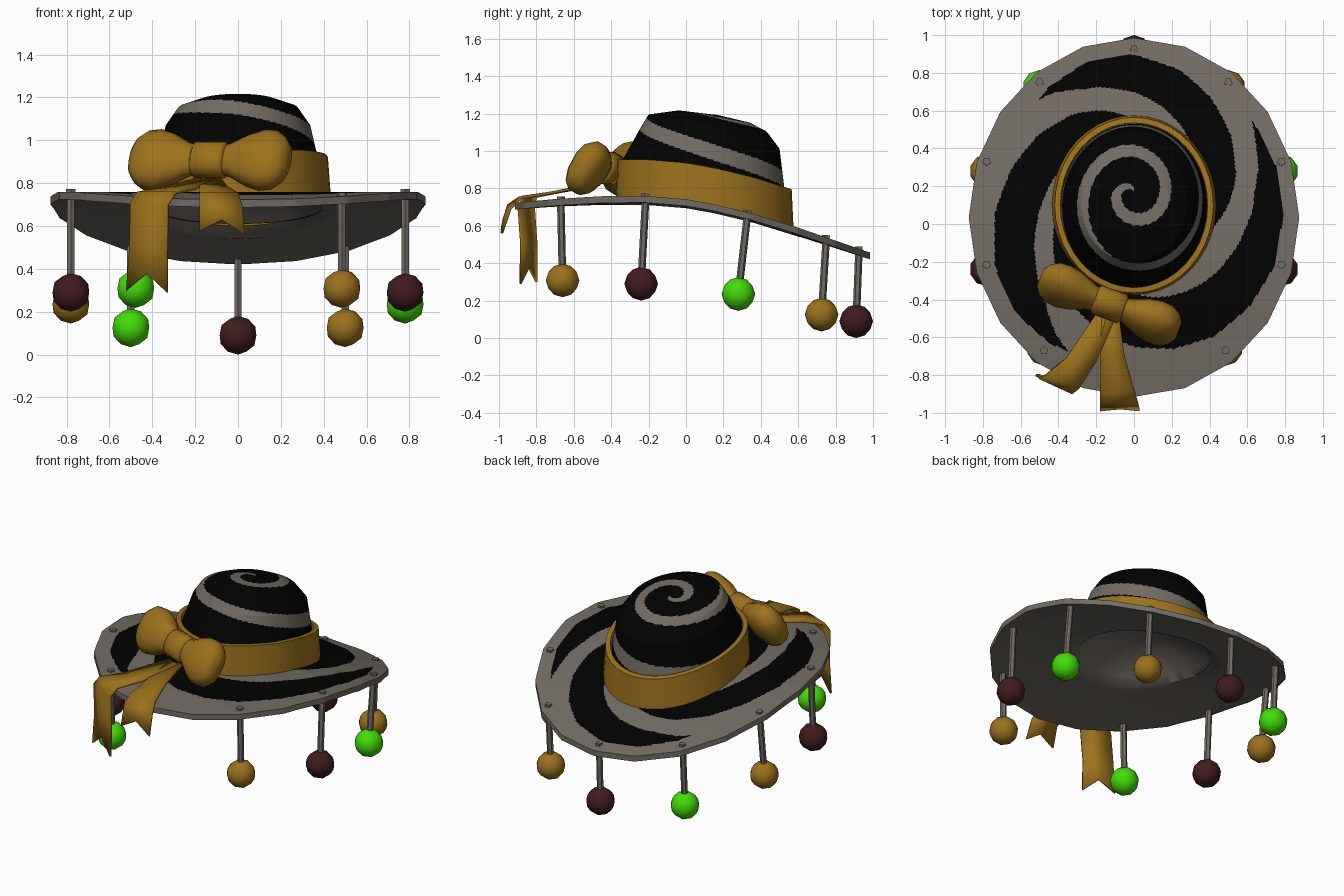
import bpy, bmesh, math
from mathutils import Vector, Matrix

if "Cube" in bpy.data.objects:
    bpy.data.objects.remove(bpy.data.objects["Cube"])

def material(name, rgb):
    m = bpy.data.materials.new(name)
    m.diffuse_color = (*rgb, 1)
    m.use_nodes = True
    m.node_tree.nodes["Principled BSDF"].inputs["Base Color"].default_value = m.diffuse_color
    return m

GREY = material("warm grey", (.165, .147, .125))
BLACK = material("black", (.0005, .0005, .0005))
GOLD = material("gold", (.33, .167, .012))
RED = material("dark red", (.052, .012, .014))
GREEN = material("bright green", (.055, .72, .002))

def finish(name, bm, mats, angle=40):
    bmesh.ops.remove_doubles(bm, verts=bm.verts, dist=1e-5)
    bmesh.ops.recalc_face_normals(bm, faces=bm.faces)
    me = bpy.data.meshes.new(name)
    bm.to_mesh(me)
    bm.free()
    for m in mats:
        me.materials.append(m)
    ob = bpy.data.objects.new(name, me)
    bpy.context.collection.objects.link(ob)
    bpy.ops.object.select_all(action='DESELECT')
    ob.select_set(True)
    bpy.context.view_layer.objects.active = ob
    bpy.ops.object.shade_smooth_by_angle(angle=math.radians(angle))
    return ob

def loft(name, rows, mats, rule=None, closed=False, caps=False, angle=40):
    """Bridge rings of points; rule(row, column) picks the material."""
    bm = bmesh.new()
    vs = [[bm.verts.new(p) for p in r] for r in rows]
    n = len(vs[0])
    for i in range(len(vs) if closed else len(vs) - 1):
        a, b = vs[i], vs[(i + 1) % len(vs)]
        for j in range(n):
            k = (j + 1) % n
            f = bm.faces.new((a[j], a[k], b[k], b[j]))
            if rule:
                f.material_index = rule(i, j)
    if caps:
        bm.faces.new(vs[0])
        bm.faces.new(vs[-1])
    return finish(name, bm, mats, angle)

def interp(x, table):
    if x <= table[0][0]:
        return table[0][1]
    for (x0, y0), (x1, y1) in zip(table, table[1:]):
        if x <= x1:
            return y0 + (y1 - y0) * (x - x0) / (x1 - x0)
    return table[-1][1]

# Height of the curved brim along its length
BRIM = [(-.92, .722), (-.7, .743), (-.45, .758), (-.22, .76), (0, .742), (.15, .715),
        (.35, .667), (.6, .59), (.98, .458)]
def brim_z(y):
    return interp(y, BRIM)

# ---- brim with three swirling arms, and a shallow hollow underneath ----
SEG, ROWS, SIDES = 360, 64, 20
HI = [(0, .76), (20, .81), (40, .81), (65, .7), (90, .54), (120, .32), (155, 0)]
LO = [(0, .76), (20, .52), (40, .37), (65, .2), (90, .05), (105, -.01)]
ARMS = [(132, 1, 0), (37, .71, .04), (242, 1, 0)]  # tip angle, rate, outward shift

def brim_point(a, v, dz=0):
    step = 2 * math.pi / SIDES
    flat = math.cos(step / 2) / math.cos(((a - math.pi / 2) % step) - step / 2)
    x0, y0 = .39 * math.cos(a), .1 + .44 * math.sin(a)
    x1, y1 = .875 * flat * math.cos(a), .035 + .95 * flat * math.sin(a)
    y = y0 + (y1 - y0) * v
    return (x0 + (x1 - x0) * v, y, brim_z(y) + dz)

def brim_rule(i, j):
    if i >= ROWS:
        return 0
    v, a = (i + .5) / ROWS, (j + .5) * 360 / SEG
    for tip, rate, shift in ARMS:
        d = ((tip - a) % 360) * rate
        w = v - shift * max(0, 1 - d / 40)
        if d < 155 and interp(d, LO) < w < interp(d, HI):
            return 1
    return 0

def hollow_point(a, k):
    x, y = .395 * k * math.cos(a), .12 + .485 * k * math.sin(a)
    return (x, y, brim_z(y) - .048 + .17 * (1 - k * k))

angles = [2 * math.pi * j / SEG for j in range(SEG)]
rows = [[brim_point(a, i / ROWS) for a in angles] for i in range(ROWS + 1)]
rows += [[brim_point(a, 1 - i / 6, -.036 - .002 * i) for a in angles] for i in range(6)]
rows += [[hollow_point(a, 1 - i / 8) for a in angles] for i in range(9)]
loft("brim", rows, [GREY, BLACK], brim_rule)

# ---- crown with spiral ----
# arc length, front y, back y, front z, back z, half width
RINGS = [(0, .17, .17, 1.192, 1.192, 0), (.18, -.04, .34, 1.217, 1.152, .18),
         (.28, -.2, .43, 1.195, 1.105, .28), (.38, -.245, .5, 1.12, 1.012, .338),
         (.58, -.335, .525, .96, .81, .38), (.76, -.36, .53, .755, .61, .39)]
SPIRAL = [(90, 0), (180, .09), (270, .12), (360, .16), (450, .23), (540, .275),
          (630, .335), (720, .45), (810, .55), (900, .63), (990, .72)]
CROWS, CSEG = 110, 200

def crown_ring(s):
    y0, y1, z0, z1, rx = [interp(s, [(r[0], r[k]) for r in RINGS]) for k in range(1, 6)]
    ry, cy, cz = (y1 - y0) / 2, (y0 + y1) / 2, (z0 + z1) / 2
    return [(rx * math.cos(a), cy + ry * math.sin(a), cz + (z1 - z0) / 2 * math.sin(a))
            for a in (2 * math.pi * j / CSEG for j in range(CSEG))]

def crown_rule(i, j):
    s, a = (i + .5) / CROWS * .76, (j + .5) * 360 / CSEG
    for turn in range(4):
        t = a + 360 * turn
        if 90 <= t <= 990 and abs(s - interp(t, SPIRAL)) < .022 + .023 * min(1, s / .4):
            return 1
    return 0

loft("crown", [crown_ring(i / CROWS * .76) for i in range(CROWS + 1)], [BLACK, GREY], crown_rule)

# ---- hat band ----
def band_ring(rx, ry, dz):
    pts = []
    for j in range(40):
        a = 2 * math.pi * j / 40
        y = .1 + ry * math.sin(a)
        pts.append((rx * math.cos(a), y, brim_z(y) + dz))
    return pts
loft("hat_band", [band_ring(.435, .475, -.01), band_ring(.42, .465, .195),
                  band_ring(.39, .435, .195), band_ring(.387, .432, -.01)], [GOLD], closed=True)

# ---- bow: two lobes and a knot ----
bow = (Matrix.Translation((-.13, -.425, .908)) @ Matrix.Rotation(math.radians(-21), 4, 'Z')
       @ Matrix.Rotation(math.radians(-30), 4, 'X'))

def bow_part(name, sections):
    """sections: x, half depth, half height"""
    rows = []
    for x, d, h in sections:
        ring = []
        for k in range(12):
            a = 2 * math.pi * (k + .5) / 12
            c, s = math.cos(a), math.sin(a)
            ring.append(bow @ Vector((x, d * math.copysign(abs(c) ** .85, c),
                                      h * math.copysign(abs(s) ** .85, s))))
        rows.append(ring)
    loft(name, rows, [GOLD], caps=True, angle=55)

LOBE = [(.05, .045, .07), (.11, .062, .085), (.19, .085, .13), (.26, .092, .154),
        (.32, .088, .148), (.365, .068, .115), (.392, .035, .07)]
for side, name in ((-1, "bow_lobe_left"), (1, "bow_lobe_right")):
    bow_part(name, [(side * x, d, h) for x, d, h in LOBE])
bow_part("bow_knot", [(-.083, .055, .075), (-.07, .075, .088), (.07, .075, .088), (.083, .055, .075)])

# ---- ribbon tails with a notched end ----
def ribbon(name, left, right, notch):
    bm = bmesh.new()
    L = [bm.verts.new(p) for p in left]
    R = [bm.verts.new(p) for p in right]
    for i in range(len(L) - 2):
        bm.faces.new((L[i], R[i], R[i + 1], L[i + 1]))
    n = bm.verts.new(notch)
    bm.faces.new((L[-2], n, L[-1]))
    bm.faces.new((L[-2], R[-2], n))
    bm.faces.new((R[-2], R[-1], n))
    ob = finish(name, bm, [GOLD])
    mod = ob.modifiers.new("thickness", 'SOLIDIFY')
    mod.thickness = .014
    mod.offset = 0

ribbon("ribbon_tail_left",
       [(-.19, -.46, .82), (-.36, -.71, .775), (-.47, -.8, .755), (-.5, -.815, .71),
        (-.505, -.8, .5), (-.52, -.8, .3)],
       [(-.1, -.5, .82), (-.2, -.73, .775), (-.29, -.87, .755), (-.325, -.895, .7),
        (-.33, -.88, .5), (-.33, -.885, .29)], (-.425, -.84, .38))
ribbon("ribbon_tail_right",
       [(-.17, -.48, .82), (-.18, -.7, .78), (-.18, -.89, .75), (-.18, -.95, .71), (-.18, -.985, .575)],
       [(-.08, -.48, .82), (-.05, -.7, .78), (0, -.88, .75), (.02, -.94, .69), (.03, -.985, .56)],
       (-.075, -.975, .63))

# ---- hanging balls on cords, each pinned by a stud ----
def rod(name, a, b, r, sides):
    a, b = Vector(a), Vector(b)
    bm = bmesh.new()
    rot = (b - a).to_track_quat('Z', 'Y').to_matrix().to_4x4()
    bmesh.ops.create_cone(bm, cap_ends=True, segments=sides, radius1=r, radius2=r,
                          depth=(b - a).length, matrix=Matrix.Translation((a + b) / 2) @ rot)
    finish(name, bm, [GREY])

def pendant(x, y_top, y, z, mat):
    top, ball = Vector((x, y_top, brim_z(y_top))), Vector((x, y, z))
    up = (top - ball).normalized()
    rod("cord", ball, top - up * .01, .02, 6)
    rod("stud", top - up * .015, top + up * .012, .023, 5)
    bm = bmesh.new()
    bmesh.ops.create_icosphere(bm, subdivisions=2, radius=.09, matrix=Matrix.Translation(ball))
    finish("ball", bm, [mat])

# left x, right x, y at brim, y of ball, z of ball, left colour, right colour
for xl, xr, yt, y, z, left, right in [
        (-.477, .485, -.67, -.66, .308, GREEN, GOLD), (-.78, .78, -.215, -.24, .29, RED, RED),
        (-.78, .78, .33, .28, .235, GOLD, GREEN), (-.5, .5, .75, .725, .125, GREEN, GOLD)]:
    pendant(xl, yt, y, z, left)
    pendant(xr, yt, y, z, right)
pendant(0, .925, .91, .09, RED)
